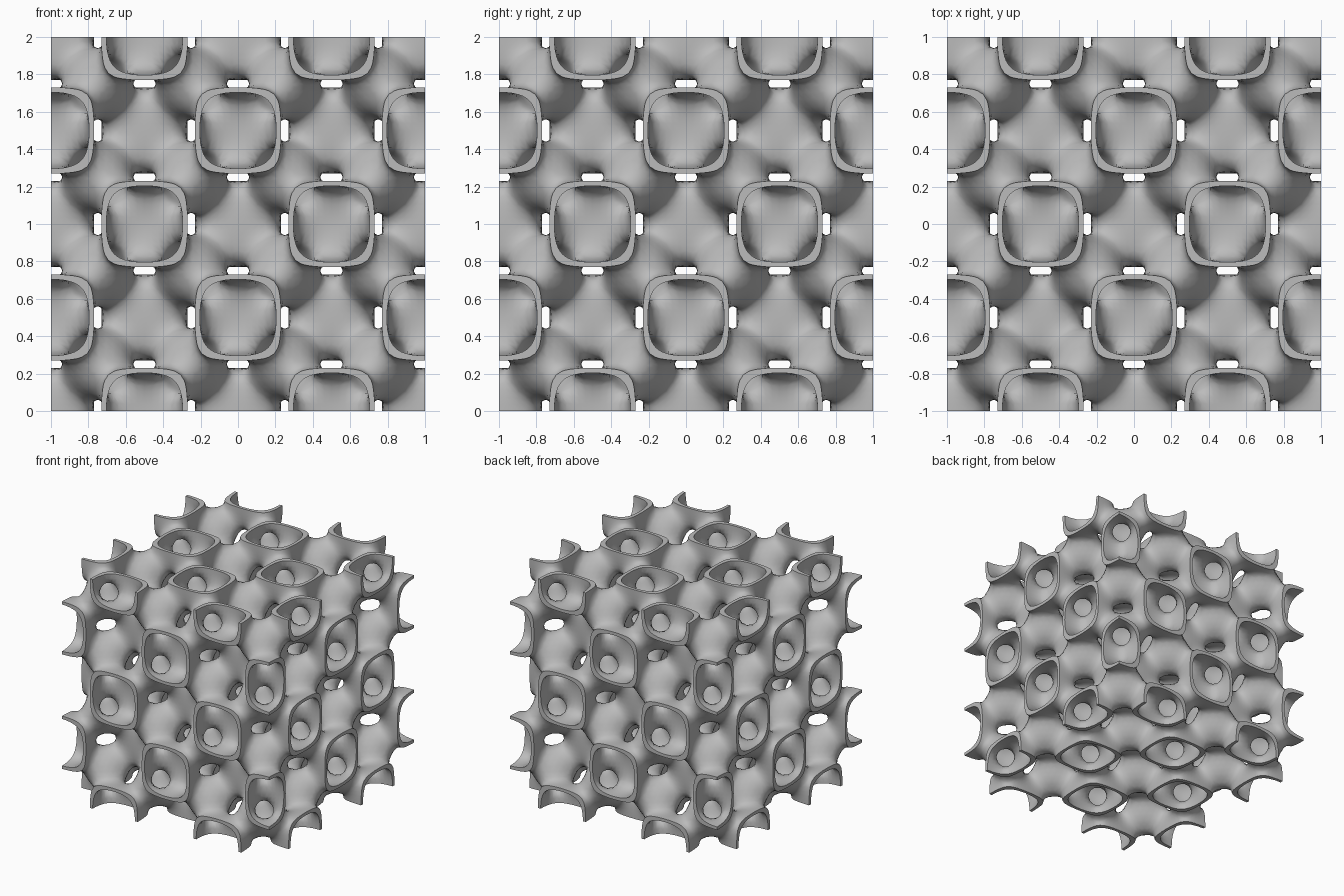
import bpy
import bmesh
from math import sin, cos, pi
from itertools import product
from mathutils import Vector, Matrix

N = 14            # grid steps in one mirror cell
H = 0.5 / N
WALL = 0.46       # field value at either skin of the wall
W = 2 * pi


def field(p):
    x, y, z = (W * c for c in p)
    a, b, c = cos(2 * x), cos(2 * y), cos(2 * z)
    return 4 * cos(x) * cos(y) * cos(z) - (a * b + b * c + c * a)


def gradient(p):
    co = [cos(W * c) for c in p]
    si = [sin(W * c) for c in p]
    c2 = [cos(2 * W * c) for c in p]
    s2 = [sin(2 * W * c) for c in p]
    g = []
    for i in range(3):
        j, k = (i + 1) % 3, (i + 2) % 3
        g.append(W * (2 * s2[i] * (c2[j] + c2[k]) - 4 * si[i] * co[j] * co[k]))
    return Vector(g)


def slide(p, level, steps=4):
    """Move a point along the gradient until the field equals level."""
    p = Vector(p)
    for _ in range(steps):
        g = gradient(p)
        p += g * ((level - field(p)) / max(g.length_squared, 1.0))
    return p


def shift(t, axis, d):
    t = list(t)
    t[axis] += d
    return tuple(t)


def point(i):
    return Vector([(c - 0.5) * H for c in i])


# One mirror cell of the wall's middle surface, one vertex per crossed grid cube
value = {i: field(point(i)) for i in product(range(N + 2), repeat=3)}
bm = bmesh.new()
verts = {}
for cell in product(range(N + 1), repeat=3):
    hits = []
    for axis in range(3):
        for d in product((0, 1), repeat=3):
            if d[axis]:
                continue
            a = tuple(c + e for c, e in zip(cell, d))
            b = shift(a, axis, 1)
            if (value[a] > 0) != (value[b] > 0):
                hits.append(point(a).lerp(point(b), value[a] / (value[a] - value[b])))
    if hits:
        verts[cell] = bm.verts.new(slide(sum(hits, Vector()) / len(hits), 0))

for axis in range(3):
    u, v = (axis + 1) % 3, (axis + 2) % 3
    for a in product(range(1, N + 1), repeat=3):
        b = shift(a, axis, 1)
        if a[axis] == N or (value[a] > 0) == (value[b] > 0):
            continue
        ring = [a, shift(a, u, -1), shift(shift(a, u, -1), v, -1), shift(a, v, -1)]
        if value[a] > 0:
            ring.reverse()
        face = bm.faces.new([verts[r] for r in ring])
        face.normal_update()
        if face.normal.dot(gradient(face.calc_center_median())) < 0:
            face.normal_flip()

# Mirror the cell twice along each axis to fill the cube
for axis in range(3):
    for plane in (0.5, 0.0):
        scale = Vector((1, 1, 1))
        scale[axis] = -1
        move = Vector()
        move[axis] = 2 * plane
        copy = bmesh.ops.duplicate(bm, geom=bm.verts[:] + bm.edges[:] + bm.faces[:])["geom"]
        new_verts = [g for g in copy if isinstance(g, bmesh.types.BMVert)]
        new_faces = [g for g in copy if isinstance(g, bmesh.types.BMFace)]
        bmesh.ops.transform(bm, verts=new_verts,
                            matrix=Matrix.Translation(move) @ Matrix.Diagonal(scale).to_4x4())
        bmesh.ops.reverse_faces(bm, faces=new_faces)
        bmesh.ops.remove_doubles(bm, verts=bm.verts[:], dist=0.0001)

# Two skins on either side of the middle surface, and rims along the cut faces
bm.verts.index_update()
count = len(bm.verts)
up = Vector((0, 0, 1))
skins = [slide(v.co, s * WALL) + up for s in (1, -1) for v in bm.verts]
faces = []
for f in bm.faces:
    loop = [v.index for v in f.verts]
    faces.append([i + count for i in loop])
    faces.append(loop[::-1])
for e in bm.edges:
    if e.is_boundary:
        lp = e.link_loops[0]
        a, b = lp.vert.index, lp.link_loop_next.vert.index
        faces.append((a, b, b + count, a + count))
bm.free()

# The positive skin faces the positive side, so turn the whole shell outwards
faces = [tuple(reversed(f)) for f in faces]

cube = bpy.data.objects.get("Cube")
if cube:
    bpy.data.objects.remove(cube, do_unlink=True)

mesh = bpy.data.meshes.new("lattice_block")
mesh.from_pydata(skins, [], faces)
mesh.update()
block = bpy.data.objects.new("lattice_block", mesh)
bpy.context.scene.collection.objects.link(block)

grey = bpy.data.materials.new("light_grey")
grey.use_nodes = True
colour = (0.5, 0.5, 0.5, 1)
grey.diffuse_color = colour
grey.node_tree.nodes["Principled BSDF"].inputs["Base Color"].default_value = colour
mesh.materials.append(grey)

# Smooth walls with crisp rims
bpy.ops.object.select_all(action="DESELECT")
block.select_set(True)
bpy.context.view_layer.objects.active = block
bpy.ops.object.shade_smooth_by_angle(angle=pi / 5)
